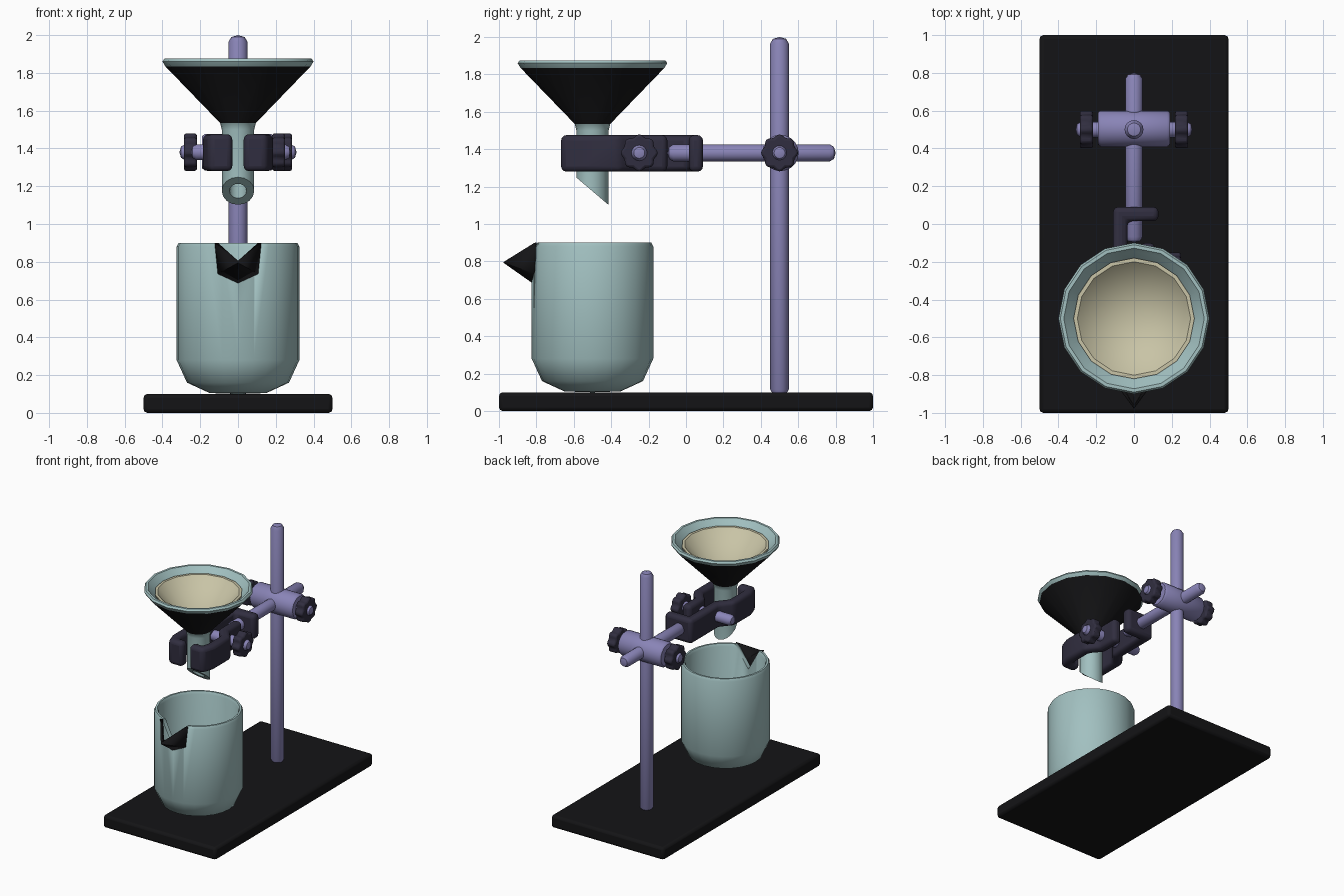
import bpy, bmesh
from math import sin, cos, pi, radians
from mathutils import Vector, Matrix

if "Cube" in bpy.data.objects:
    bpy.data.objects.remove(bpy.data.objects["Cube"])


def mat(name, rgb):
    m = bpy.data.materials.new(name)
    m.diffuse_color = (*rgb, 1)
    m.use_nodes = True
    m.node_tree.nodes["Principled BSDF"].inputs["Base Color"].default_value = m.diffuse_color
    return m


GLASS = mat("glass", (0.36, 0.53, 0.53))
METAL = mat("metal", (0.25, 0.23, 0.47))
PAPER = mat("paper", (0.58, 0.55, 0.38))
GRIP = mat("grip", (0.03, 0.027, 0.05))
BLACK = mat("black", (0.007, 0.007, 0.008))


def finish(bm, name, material, bevel=0, segs=2, angle=40):
    bmesh.ops.recalc_face_normals(bm, faces=bm.faces)
    me = bpy.data.meshes.new(name)
    bm.to_mesh(me)
    bm.free()
    ob = bpy.data.objects.new(name, me)
    bpy.context.collection.objects.link(ob)
    me.materials.append(material)
    bpy.ops.object.select_all(action='DESELECT')
    bpy.context.view_layer.objects.active = ob
    ob.select_set(True)
    bpy.ops.object.shade_smooth_by_angle(angle=radians(angle))
    if bevel:
        mod = ob.modifiers.new("bevel", 'BEVEL')
        mod.width, mod.segments = bevel, segs
    return ob


def lathe(profile, sides=16, closed=False, matrix=None):
    """Revolve (radius, height) points about z."""
    bm = bmesh.new()
    rings = []
    for r, z in profile:
        if r < 1e-6:
            rings.append([bm.verts.new((0, 0, z))] * sides)
        else:
            rings.append([bm.verts.new((r * cos(2 * pi * i / sides), r * sin(2 * pi * i / sides), z))
                          for i in range(sides)])
    pairs = list(zip(rings, rings[1:]))
    if closed:
        pairs.append((rings[-1], rings[0]))
    for a, b in pairs:
        for i in range(sides):
            j = (i + 1) % sides
            bm.faces.new(list(dict.fromkeys((a[i], a[j], b[j], b[i]))))
    if matrix:
        bmesh.ops.transform(bm, matrix=matrix, verts=bm.verts)
    return bm


def rod(name, r, a, b, axis, origin):
    """Round-ended bar from a to b along an axis."""
    prof = [(0, a), (r * .7, a + r * .2), (r, a + r * .7), (r, b - r * .7), (r * .7, b - r * .2), (0, b)]
    rot = {'X': Matrix.Rotation(pi / 2, 4, 'Y'), 'Y': Matrix.Rotation(-pi / 2, 4, 'X'), 'Z': Matrix()}[axis]
    return finish(lathe(prof, 16, matrix=Matrix.Translation(origin) @ rot), name, METAL)


def knob(name, x, y, z):
    """Eight-lobed hand knob facing along x."""
    bm = bmesh.new()
    n = 32
    ring = [(0.093 + 0.009 * cos(8 * t), t) for t in (2 * pi * i / n for i in range(n))]
    caps = [[bm.verts.new((x + dx, y + r * sin(t), z + r * cos(t))) for r, t in ring] for dx in (-.035, .035)]
    for c in caps:
        bm.faces.new(c)
    for i in range(n):
        j = (i + 1) % n
        bm.faces.new((caps[0][i], caps[0][j], caps[1][j], caps[1][i]))
    return finish(bm, name, GRIP, 0.012)


def ribbon(name, path, t, z0, z1):
    """Flat bar of thickness t following a path in plan."""
    pts = [Vector(p) for p in path]
    bm = bmesh.new()
    secs = []
    for i, p in enumerate(pts):
        d0 = (p - pts[i - 1]).normalized() if i else (pts[1] - p).normalized()
        d1 = (pts[i + 1] - p).normalized() if i < len(pts) - 1 else d0
        n0, n1 = Vector((-d0.y, d0.x)), Vector((-d1.y, d1.x))
        m = (n0 + n1).normalized()
        m *= t / 2 / m.dot(n0)
        secs.append([bm.verts.new((q.x, q.y, z)) for q, z in
                     ((p + m, z0), (p - m, z0), (p - m, z1), (p + m, z1))])
    bm.faces.new(secs[0])
    bm.faces.new(secs[-1])
    for a, b in zip(secs, secs[1:]):
        for i in range(4):
            j = (i + 1) % 4
            bm.faces.new((a[i], a[j], b[j], b[i]))
    return finish(bm, name, GRIP, 0.028, 3)


# Base plate
bm = bmesh.new()
bmesh.ops.create_cube(bm, size=1, matrix=Matrix.Translation((0, 0, .05)) @ Matrix.Diagonal((1, 2, .1, 1)))
finish(bm, "base", BLACK, 0.02)

# Stand rods and boss clamp
ZC = 1.38
rod("upright_rod", .05, .08, 2.0, 'Z', (0, .5, 0))
rod("cross_rod", .046, -.1, .8, 'Y', (0, 0, ZC))
boss = [(0, -.19), (.085, -.19), (.097, -.175), (.097, .175), (.085, .19), (0, .19)]
finish(lathe(boss, 20, matrix=Matrix.Translation((0, .505, ZC)) @ Matrix.Rotation(pi / 2, 4, 'Y')),
       "boss", METAL)
rod("boss_screw", .042, -.31, .31, 'X', (0, .5, ZC))
for s, side in ((-1, "left"), (1, "right")):
    knob("boss_knob_" + side, s * .252, .5, ZC)

# Gripping jaws with tightening screw
jaw = [(.073, -.1), (.073, -.28), (.148, -.37), (.148, -.56), (.125, -.63), (.03, -.63)]
ribbon("jaw_right", jaw, .075, 1.28, 1.475)
ribbon("jaw_left", [(.13, .053), (-.073, .053)] + [(-x, y) for x, y in jaw[1:]], .075, 1.28, 1.475)
rod("jaw_screw", .042, -.25, .28, 'X', (0, -.25, ZC))
knob("jaw_knob", .215, -.25, ZC)

# Funnel with slanted stem tip
funnel = [(.086, 1.175), (.086, 1.50), (.095, 1.535), (.385, 1.835), (.4, 1.86), (.39, 1.875), (.372, 1.875),
          (.355, 1.855), (.06, 1.545), (.045, 1.5), (.045, 1.175)]
bm = lathe(funnel, 16, closed=True)
for v in bm.verts:
    if v.co.z < 1.2:
        v.co.z -= v.co.y * .85
bmesh.ops.translate(bm, verts=bm.verts, vec=(0, -.5, 0))
ob = finish(bm, "funnel", GLASS)
ob.data.materials.append(BLACK)
for p in ob.data.polygons:   # dark outside of the cone
    if 1.55 < p.center.z < 1.8 and p.normal.z < 0:
        p.material_index = 1

# Filter paper cone
paper = [(0, 1.5), (.318, 1.82), (.32, 1.835), (.3, 1.835), (0, 1.535)]
finish(lathe(paper, 16, matrix=Matrix.Translation((0, -.5, 0))), "filter_paper", PAPER)

# Beaker
beaker_profile = [(0, .1), (.15, .105), (.27, .16), (.325, .28), (.325, .88), (.315, .9), (.3, .9), (.29, .88),
                  (.29, .29), (.245, .19), (.14, .14), (0, .135)]
beaker = finish(lathe(beaker_profile, 24, matrix=Matrix.Translation((0, -.5, 0))), "beaker", GLASS, angle=60)

# Notch in the wall behind the spout
bm = bmesh.new()
ends = [[bm.verts.new((x, y, z)) for x, z in ((-.135, .95), (.135, .95), (0, .72))] for y in (-.9, -.7)]
for e in ends:
    bm.faces.new(e)
for i in range(3):
    j = (i + 1) % 3
    bm.faces.new((ends[0][i], ends[0][j], ends[1][j], ends[1][i]))
cutter = finish(bm, "spout_cutter", BLACK)
cutter.hide_render = True
cutter.hide_set(True)
cut = beaker.modifiers.new("notch", 'BOOLEAN')
cut.object, cut.operation, cut.solver = cutter, 'DIFFERENCE', 'EXACT'

# Spout: V-shaped trough
bm = bmesh.new()
tip, low = bm.verts.new((0, -.97, .8)), bm.verts.new((0, -.82, .695))
for s in (-1, 1):
    top, mid = bm.verts.new((s * .115, -.805, .9)), bm.verts.new((s * .1, -.81, .74))
    bm.faces.new((top, tip, mid))
    bm.faces.new((mid, tip, low))
spout = finish(bm, "spout", BLACK)
mod = spout.modifiers.new("wall", 'SOLIDIFY')
mod.thickness, mod.offset = .02, 0
